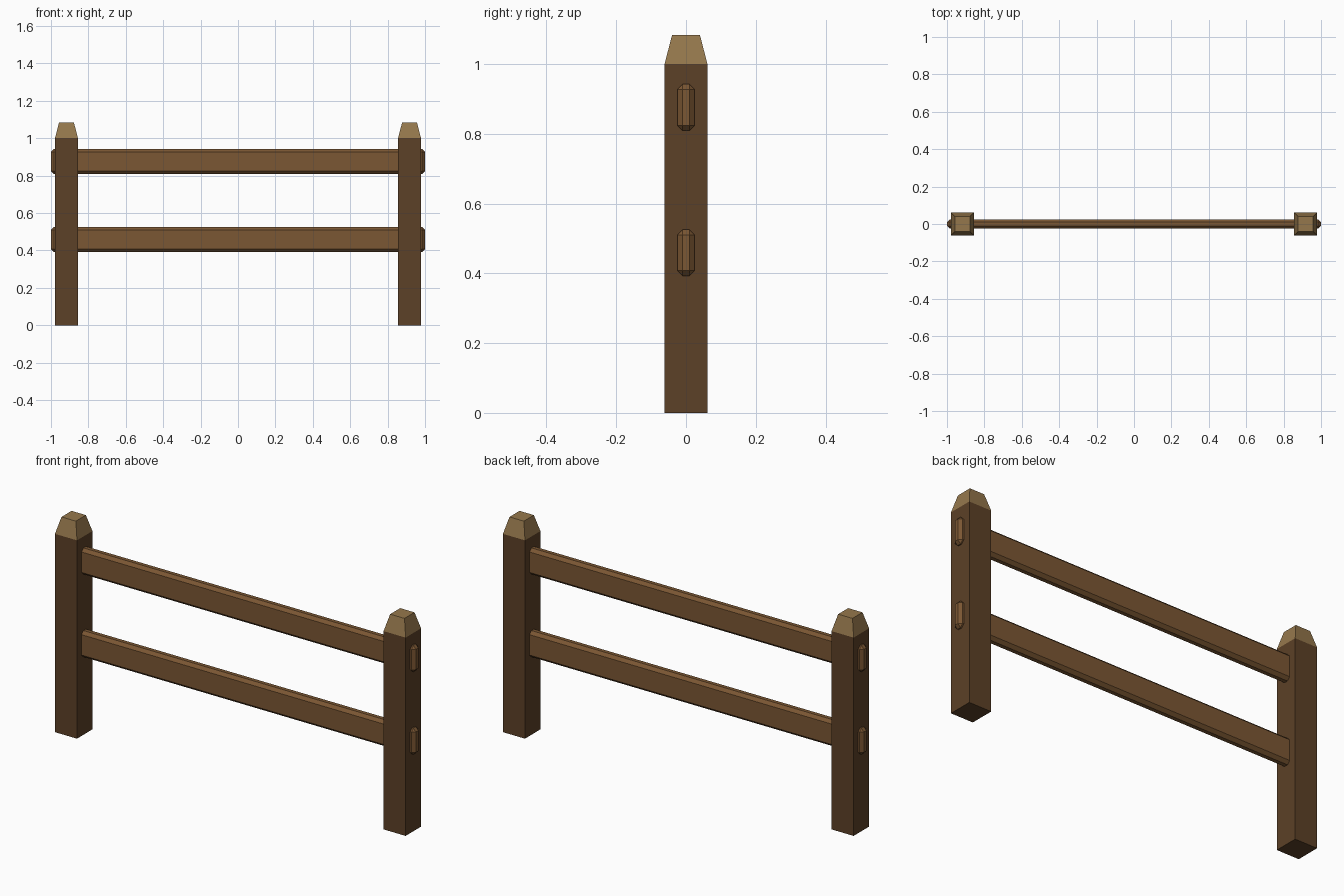
import bpy, bmesh

if "Cube" in bpy.data.objects:
    bpy.data.objects.remove(bpy.data.objects["Cube"])


def material(name, rgb):
    m = bpy.data.materials.new(name)
    m.diffuse_color = (*rgb, 1.0)
    m.use_nodes = True
    m.node_tree.nodes["Principled BSDF"].inputs["Base Color"].default_value = m.diffuse_color
    return m


POST = material("dark_wood", (0.107, 0.052, 0.020))
RAIL = material("warm_wood", (0.198, 0.095, 0.033))
CAP = material("pale_wood", (0.300, 0.185, 0.072))


def block(name, centre, size, mat, top_scale=1.0, bevel=0.0):
    """Box with an optional tapered top and chamfered edges."""
    bm = bmesh.new()
    bmesh.ops.create_cube(bm, size=1.0)
    for v in bm.verts:
        k = top_scale if v.co.z > 0 else 1.0
        v.co.x *= size[0] * k
        v.co.y *= size[1] * k
        v.co.z *= size[2]
    if bevel:
        bmesh.ops.bevel(bm, geom=bm.edges[:], offset=bevel, segments=1,
                        affect='EDGES', clamp_overlap=True)
    me = bpy.data.meshes.new(name)
    bm.to_mesh(me)
    bm.free()
    me.materials.append(mat)
    ob = bpy.data.objects.new(name, me)
    ob.location = centre
    bpy.context.collection.objects.link(ob)
    return ob


# Posts with tapered caps
for side, x in (("left", -0.917), ("right", 0.917)):
    block(f"{side}_post", (x, 0, 0.5), (0.123, 0.123, 1.0), POST)
    block(f"{side}_post_cap", (x, 0, 1.0415), (0.123, 0.123, 0.083), CAP,
          top_scale=0.65)

# Chamfered rails passing through both posts
for level, z in (("lower", 0.459), ("upper", 0.876)):
    block(f"{level}_rail", (0, 0, z), (2.0, 0.05, 0.133), RAIL, bevel=0.015)
